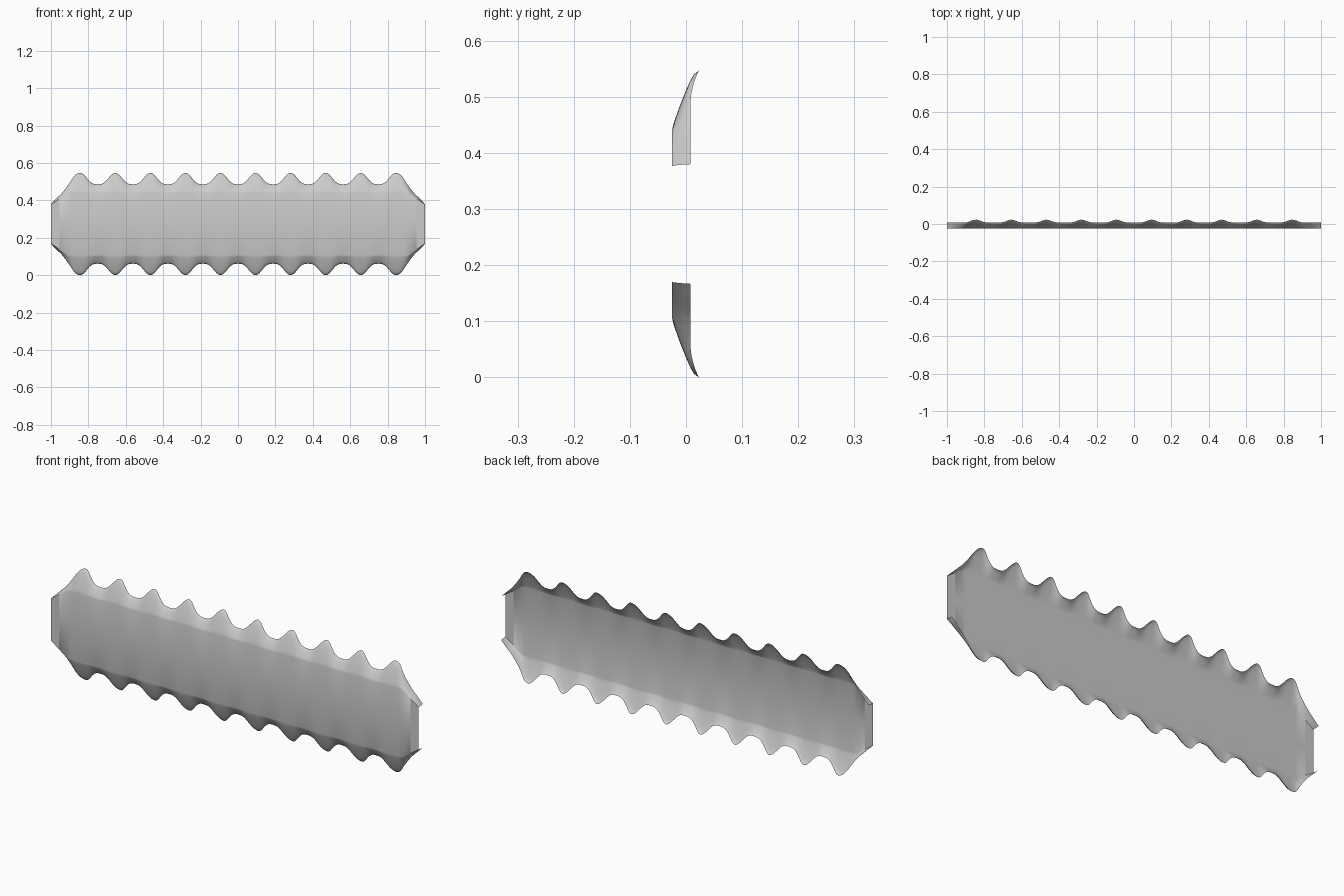
import bpy, bmesh, math

if "Cube" in bpy.data.objects:
    bpy.data.objects.remove(bpy.data.objects["Cube"])

MID = 0.2735          # height of the horizontal symmetry line
PITCH = 0.1875        # tooth spacing
LAST = PITCH * 4.5    # x of the last tooth tip
TIP, VALLEY = 0.547, 0.486
BACK, EDGE = -0.025, 0.008


def interp(pts, v):
    for (a, fa), (b, fb) in zip(pts, pts[1:]):
        if v <= b:
            return fa + (fb - fa) * (v - a) / (b - a)
    return pts[-1][1]


END = [(0, .547), (.01, .5455), (.02, .541), (.03, .532), (.04, .519), (.053, .499),
       (.065, .481), (.082, .458), (.1, .436), (.13, .407), (.15625, .380)]
CURL = [(0, 0), (.1, .05), (.21, .13), (.4, .28), (.68, .53), (.85, .70), (.94, .82), (1, 1)]


def edge_height(x):
    if x > LAST:
        return interp(END, x - LAST)
    wave = (1 - math.cos(2 * math.pi * x / PITCH)) / 2
    return VALLEY + (TIP - VALLEY) * wave ** 1.6


# One quarter of the sheet: flat middle, rim curling back to the scalloped edge
bm = bmesh.new()
cols = []
N = 192
for i in range(N + 1):
    x = i / N
    h = edge_height(x)
    t = max(0, (h - VALLEY) / (TIP - VALLEY))
    e = EDGE + 0.015 * t * t
    s = min(0.44, 0.377 + (1 - x) * 0.7)
    col = [bm.verts.new((x, BACK, 0))]
    for u, g in CURL:
        col.append(bm.verts.new((x, BACK + (e - BACK) * g, s + (h - s) * u - MID)))
    cols.append(col)
for a, b in zip(cols, cols[1:]):
    for j in range(len(a) - 1):
        bm.faces.new((a[j], b[j], b[j + 1], a[j + 1]))

me = bpy.data.meshes.new("scalloped_plate")
bm.to_mesh(me)
bm.free()
plate = bpy.data.objects.new("scalloped_plate", me)
bpy.context.collection.objects.link(plate)
plate.location.z = MID

# Mirror left/right and top/bottom
mir = plate.modifiers.new("mirror", 'MIRROR')
mir.use_axis = (True, False, True)
mir.merge_threshold = 0.0001

bpy.context.view_layer.objects.active = plate
plate.select_set(True)
bpy.ops.object.shade_smooth_by_angle(angle=math.radians(50))
